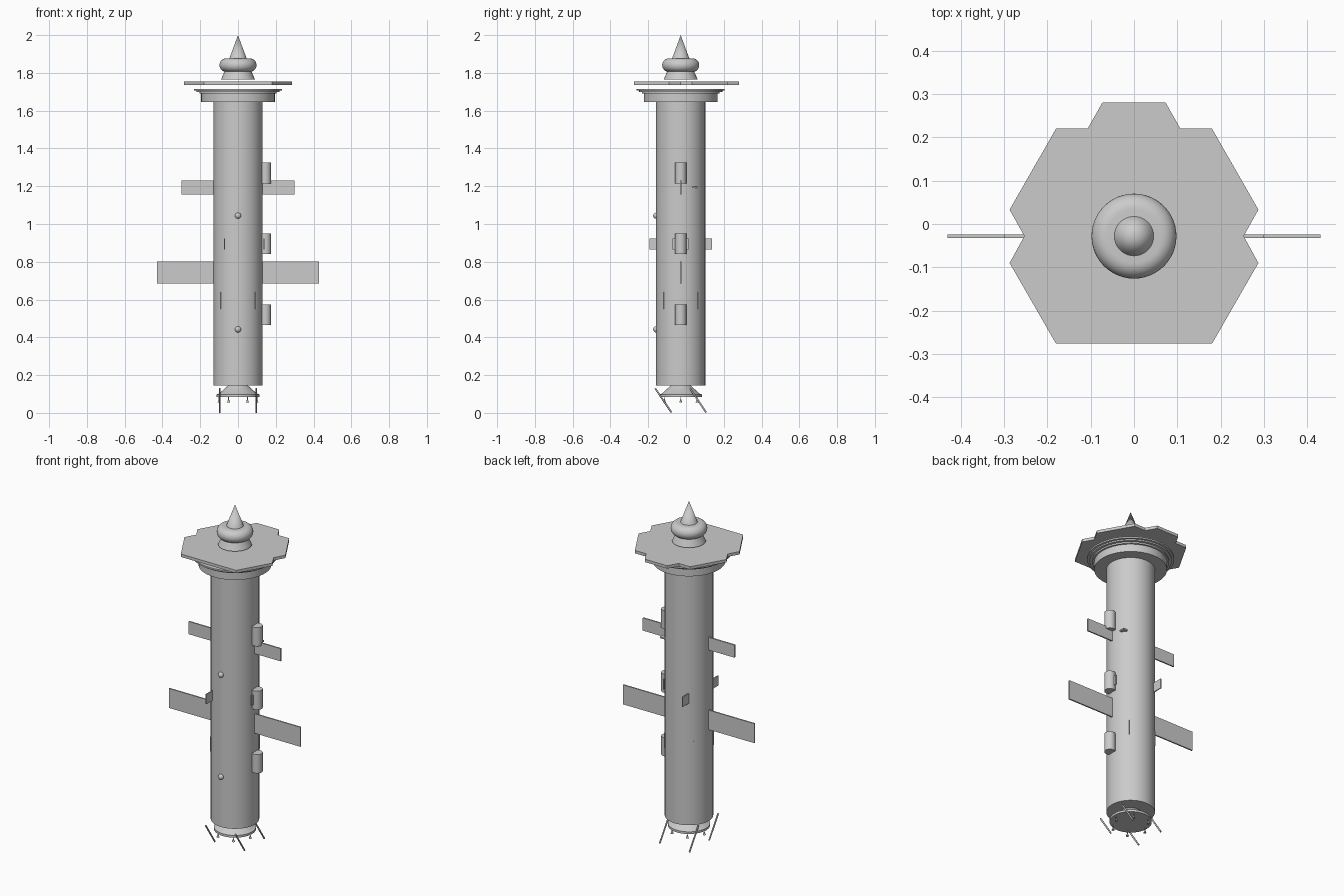
import bpy, bmesh, math
from mathutils import Vector

cube = bpy.data.objects.get("Cube")
if cube:
    bpy.data.objects.remove(cube, do_unlink=True)

AXIS = -0.028  # y of the tower axis

grey = bpy.data.materials.new("plain grey")
grey.use_nodes = True
grey.diffuse_color = (0.6, 0.6, 0.6, 1)
grey.node_tree.nodes["Principled BSDF"].inputs["Base Color"].default_value = (0.6, 0.6, 0.6, 1)


def finish(name, bm, smooth=False):
    bmesh.ops.recalc_face_normals(bm, faces=bm.faces)
    mesh = bpy.data.meshes.new(name)
    bm.to_mesh(mesh)
    bm.free()
    mesh.materials.append(grey)
    ob = bpy.data.objects.new(name, mesh)
    bpy.context.collection.objects.link(ob)
    if smooth:
        bpy.ops.object.select_all(action="DESELECT")
        ob.select_set(True)
        bpy.context.view_layer.objects.active = ob
        bpy.ops.object.shade_smooth_by_angle(angle=math.radians(35))
    return ob


def lathe(name, profile, x=0, y=0, sides=48):
    """Revolve (radius, z) points about a vertical line and close the ends."""
    bm = bmesh.new()
    rings = []
    for r, z in profile:
        rings.append([bm.verts.new((x + r * math.cos(a), AXIS + y + r * math.sin(a), z))
                      for a in (2 * math.pi * i / sides for i in range(sides))])
    for low, high in zip(rings, rings[1:]):
        for i in range(sides):
            j = (i + 1) % sides
            bm.faces.new((low[i], low[j], high[j], high[i]))
    bm.faces.new(rings[0])
    bm.faces.new(rings[-1])
    bmesh.ops.remove_doubles(bm, verts=bm.verts, dist=0.00001)
    return finish(name, bm, True)


def box(name, centre, size, turn=0):
    bm = bmesh.new()
    bmesh.ops.create_cube(bm, size=1)
    bmesh.ops.scale(bm, vec=size, verts=bm.verts)
    ob = finish(name, bm)
    ob.location = (centre[0], AXIS + centre[1], centre[2])
    ob.rotation_euler.z = turn
    return ob


def rod(name, start, end, radius):
    a, b = Vector(start), Vector(end)
    bm = bmesh.new()
    bmesh.ops.create_cone(bm, cap_ends=True, segments=12, radius1=radius,
                          radius2=radius, depth=(b - a).length)
    ob = finish(name, bm, True)
    ob.location = (a + b) / 2 + Vector((0, AXIS, 0))
    ob.rotation_euler = (b - a).to_track_quat("Z", "Y").to_euler()


# Main column, stepped collar and flared base
lathe("main_column", [(0.13, 0.145), (0.13, 1.65)])
lathe("collar", [(0.195, 1.645), (0.195, 1.69), (0.205, 1.69), (0.205, 1.699), (0.22, 1.699),
                 (0.22, 1.707), (0.233, 1.707), (0.233, 1.716)])
lathe("flared_base", [(0.113, 0.085), (0.113, 0.098), (0.1, 0.102), (0.05, 0.147)])

# Spire: pedestal, rounded bulb and cone
lathe("spire_pedestal", [(0.09, 1.765), (0.068, 1.815)])
bulb = [(0.062 + 0.036 * math.cos(t), 1.841 + 0.036 * math.sin(t))
        for t in (math.pi * (i / 16 - 0.5) for i in range(17))]
lathe("spire_bulb", bulb)
lathe("spire_cone", [(0.048, 1.87), (0, 2.0)])

# Notched roof plate, mirrored from its right half
half = [(0.18, -0.248), (0.287, -0.062), (0.253, 0), (0.287, 0.061),
        (0.18, 0.248), (0.107, 0.248), (0.073, 0.308)]
outline = half + [(-x, y) for x, y in reversed(half)]
bm = bmesh.new()
face = bm.faces.new([bm.verts.new((x, y + AXIS, 1.737)) for x, y in outline])
top = bmesh.ops.extrude_face_region(bm, geom=[face])
bmesh.ops.translate(bm, vec=(0, 0, 0.017),
                    verts=[v for v in top["geom"] if isinstance(v, bmesh.types.BMVert)])
finish("roof_plate", bm)

# Side wings
for side, label in ((1, "left"), (-1, "right")):
    box(f"{label}_upper_wing", (side * 0.205, 0, 1.193), (0.19, 0.008, 0.075))
    box(f"{label}_lower_wing", (side * 0.27, 0, 0.743), (0.32, 0.008, 0.115))

# Small cross panels
box("long_cross_panel", (-0.072, 0, 0.895), (0.006, 0.332, 0.058))
box("short_side_panel", (0.138, 0, 0.895), (0.006, 0.085, 0.058))
box("side_bracket", (0.112, 0.075, 1.194), (0.03, 0.03, 0.008))

# Tanks on one side, round lamps on the front
for i, z in enumerate((0.465, 0.84, 1.215)):
    lathe(f"tank_{i + 1}", [(0.03, z), (0.03, z + 0.11)], x=0.145, sides=32)
for i, z in enumerate((0.442, 1.044)):
    bm = bmesh.new()
    bmesh.ops.create_uvsphere(bm, u_segments=24, v_segments=12, radius=0.016)
    finish(f"front_lamp_{i + 1}", bm, True).location = (0, AXIS - 0.13, z)

# Thin strips on the column diagonals
for i in range(4):
    a = math.pi / 4 + i * math.pi / 2
    box(f"column_strip_{i + 1}", (0.129 * math.cos(a), 0.129 * math.sin(a), 0.595),
        (0.01, 0.008, 0.09), a)

# Slanted legs and small nozzles
for x in (-0.097, 0.097):
    for y in (-0.092, 0.092):
        rod("slanted_leg", (x, y - 0.043, 0.13), (x, y + 0.043, 0.002), 0.0045)
for i in range(6):
    a = i * math.pi / 3
    lathe(f"nozzle_{i + 1}", [(0.008, 0.055), (0.002, 0.073), (0.002, 0.087)],
          x=0.1 * math.cos(a), y=0.1 * math.sin(a), sides=12)
